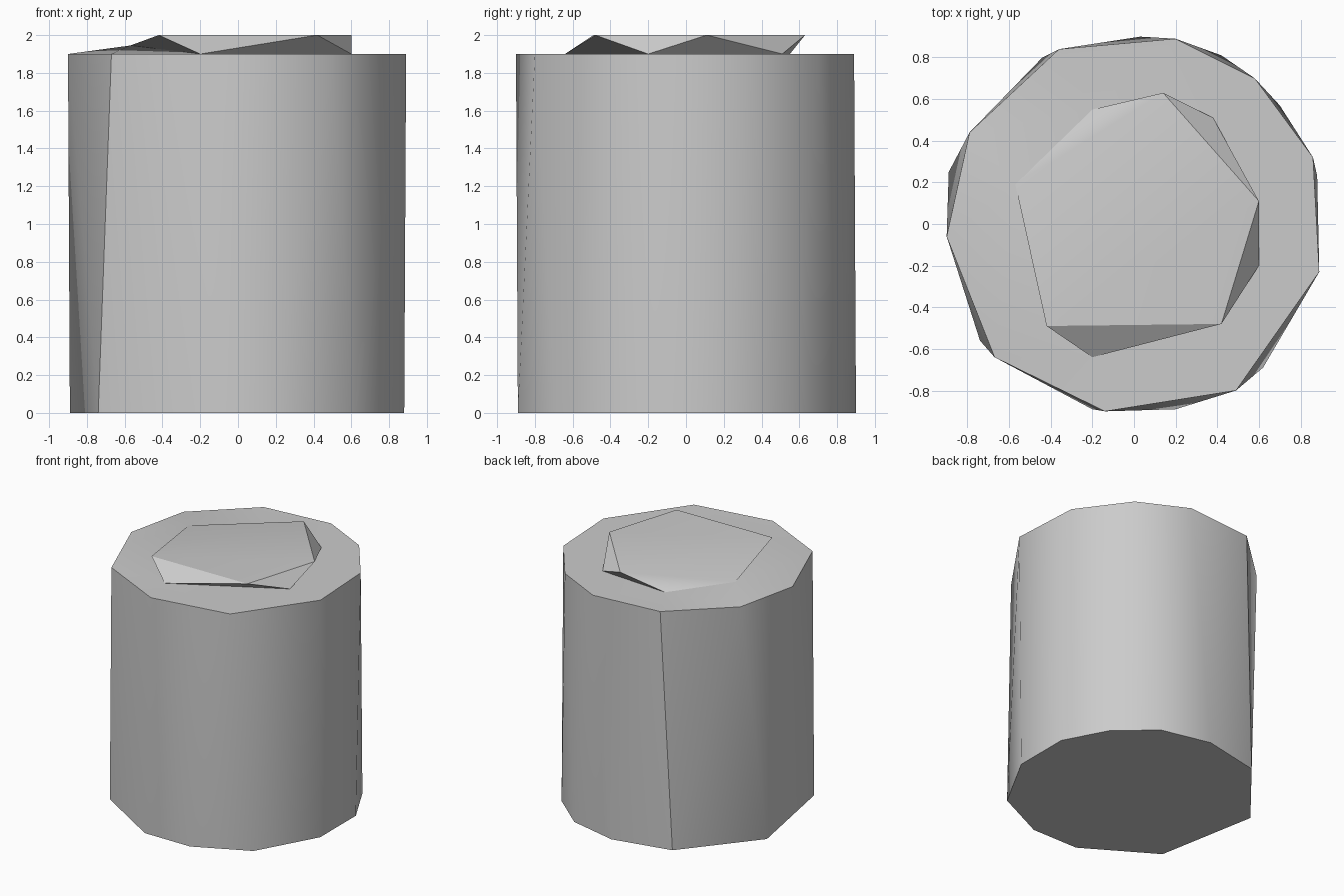
import bpy
import bmesh
import math
from mathutils import Vector

if "Cube" in bpy.data.objects:
    bpy.data.objects.remove(bpy.data.objects["Cube"], do_unlink=True)

# One plain grey for everything
GREY = (0.6, 0.6, 0.6, 1.0)
grey = bpy.data.materials.new("plain_grey")
grey.use_nodes = True
grey.diffuse_color = GREY
grey.node_tree.nodes["Principled BSDF"].inputs["Base Color"].default_value = GREY


def ring(bm, points, height):
    """Add a loop of vertices at one height."""
    return [bm.verts.new((x, y, height)) for x, y in points]


def add_face(bm, verts):
    if len(set(verts)) == len(verts):
        bm.faces.new(verts)


def bridge(bm, lower, upper):
    """Zip two anticlockwise loops with triangles, taking the shorter diagonal."""
    start = min(range(len(upper)), key=lambda k: (upper[k].co - lower[0].co).length)
    upper = upper[start:] + upper[:start]
    low, up = lower + lower[:1], upper + upper[:1]
    i = j = 0
    while i < len(lower) or j < len(upper):
        go_low = j == len(upper) or (
            i < len(lower)
            and (low[i + 1].co - up[j].co).length <= (up[j + 1].co - low[i].co).length)
        if go_low:
            add_face(bm, [low[i], low[i + 1], up[j]])
            i += 1
        else:
            add_face(bm, [low[i], up[j + 1], up[j]])
            j += 1


def finish(bm, name):
    """Turn the mesh into a shaded object."""
    mesh = bpy.data.meshes.new(name)
    bm.to_mesh(mesh)
    bm.free()
    mesh.materials.append(grey)
    part = bpy.data.objects.new(name, mesh)
    bpy.context.collection.objects.link(part)
    bpy.ops.object.select_all(action="DESELECT")
    part.select_set(True)
    bpy.context.view_layer.objects.active = part
    bpy.ops.object.shade_smooth_by_angle(angle=math.radians(30))
    return part


# Loops, anticlockwise from the left rear
base_loop = [(-.89, .25), (-.74, -.56), (-.2, -.89), (.2, -.89), (.62, -.69), (.88, -.22),
             (.88, .23), (.7, .57), (.42, .81), (.03, .9), (-.44, .8)]
rim_loop = [(-.79, .44), (-.9, -.06), (-.67, -.64), (-.14, -.9), (.49, -.8), (.89, -.23),
            (.86, .32), (.58, .7), (.2, .89), (-.36, .84)]
lid_foot = [(-.2, -.64), (.6, -.2), (.38, .51), (-.2, .55)]
lid_top = [(-.42, -.49), (.42, -.48), (.6, .11), (.14, .63)]
RIM, TOP = 1.9, 2.0
low_corner = Vector((-.57, .19, 1.945))

# Drum: floor, faceted wall and the flat shoulder around the lid
bm = bmesh.new()
base = ring(bm, base_loop, 0)
rim = ring(bm, rim_loop, RIM)
foot = [bm.verts.new(low_corner)] + ring(bm, lid_foot, RIM)
bm.faces.new(base[::-1])
bridge(bm, base, rim)
bridge(bm, rim, foot)
finish(bm, "drum_body")

# Lid: twisted five-sided plate whose low corner sinks into the shoulder
bm = bmesh.new()
corner = bm.verts.new(low_corner)
foot = ring(bm, lid_foot, RIM)
top = ring(bm, lid_top, TOP)
for k, v in enumerate(foot):
    after_foot = foot[k + 1] if k + 1 < len(foot) else corner
    after_top = top[k + 1] if k + 1 < len(top) else None
    if after_top:
        add_face(bm, [v, after_top, top[k]])
        add_face(bm, [v, after_foot, after_top])
add_face(bm, [corner, foot[0], top[0]])
add_face(bm, [foot[-1], corner, top[-1]])
bm.faces.new(top)
add_face(bm, [corner, top[0], top[-1]])
finish(bm, "raised_lid")
